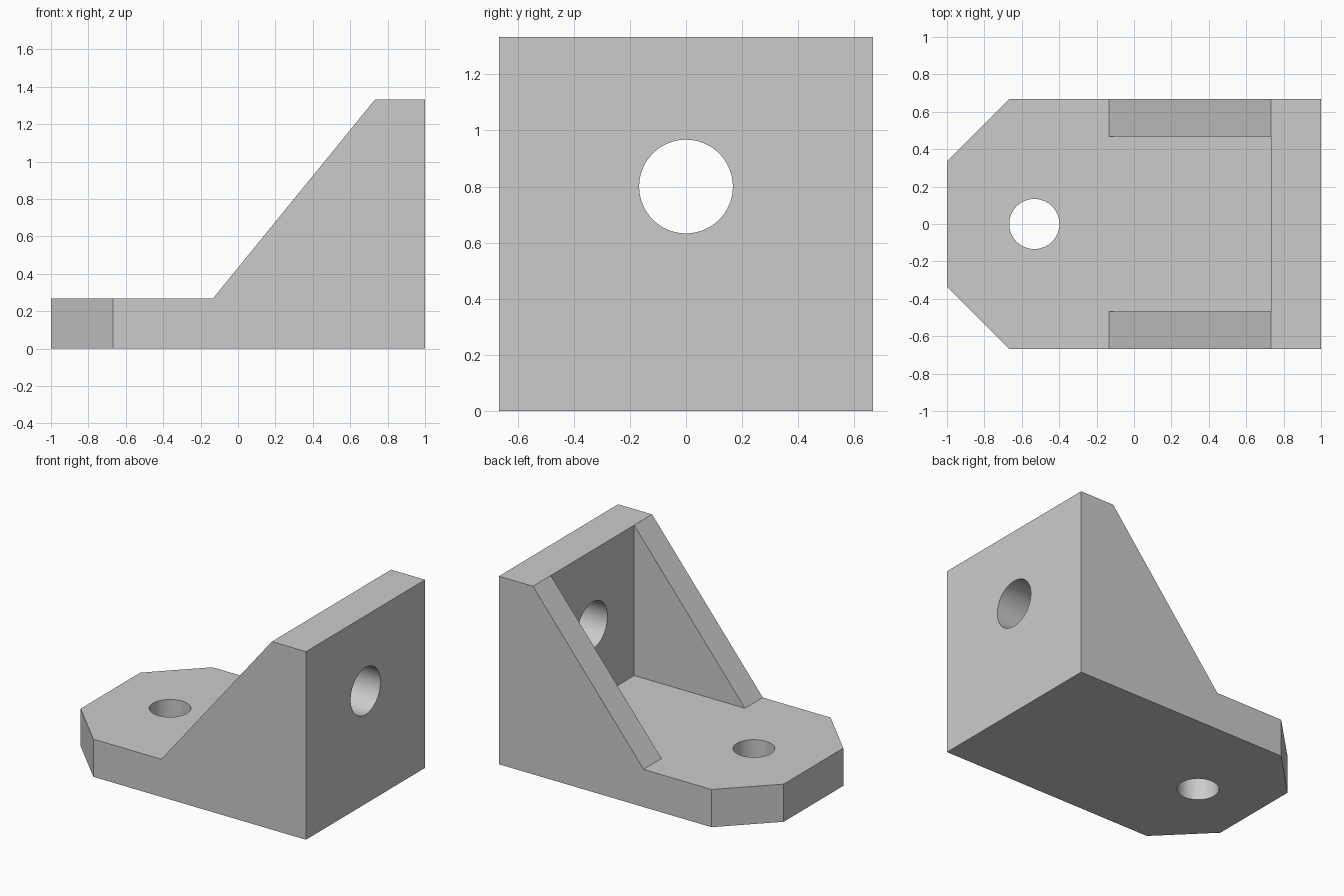
import bpy
import bmesh
import math
from mathutils import Matrix, Vector

cube = bpy.data.objects.get("Cube")
if cube:
    bpy.data.objects.remove(cube, do_unlink=True)

# Main dimensions
HALF_LENGTH, HALF_WIDTH, HEIGHT = 1.0, 0.667, 1.333
BASE_TOP, WALL_X, RIB_TOE_X = 0.267, 0.733, -0.135
RIB_INNER_Y, CHAMFER = 0.467, 0.333

grey = bpy.data.materials.new("plain grey")
grey.use_nodes = True
grey.diffuse_color = (0.6, 0.6, 0.6, 1)
grey.node_tree.nodes["Principled BSDF"].inputs["Base Color"].default_value = (0.6, 0.6, 0.6, 1)


def make_object(name, bm):
    bmesh.ops.recalc_face_normals(bm, faces=bm.faces)
    mesh = bpy.data.meshes.new(name)
    bm.to_mesh(mesh)
    bm.free()
    mesh.materials.append(grey)
    obj = bpy.data.objects.new(name, mesh)
    bpy.context.collection.objects.link(obj)
    return obj


def prism(name, outline, depth):
    """Extrude a closed outline of 3D points along the depth vector."""
    bm = bmesh.new()
    face = bm.faces.new([bm.verts.new(p) for p in outline])
    result = bmesh.ops.extrude_face_region(bm, geom=[face], use_keep_orig=True)
    moved = [g for g in result["geom"] if isinstance(g, bmesh.types.BMVert)]
    bmesh.ops.translate(bm, verts=moved, vec=Vector(depth))
    return make_object(name, bm)


def drill(name, location, radius, rotation):
    bm = bmesh.new()
    bmesh.ops.create_cone(bm, cap_ends=True, segments=64, radius1=radius, radius2=radius,
                          depth=0.8, matrix=Matrix.Translation(location) @ rotation)
    return make_object(name, bm)


# Bracket body: the side profile extruded across the full width
profile = [(-HALF_LENGTH, 0), (HALF_LENGTH, 0), (HALF_LENGTH, HEIGHT),
           (WALL_X, HEIGHT), (RIB_TOE_X, BASE_TOP), (-HALF_LENGTH, BASE_TOP)]
bracket = prism("angle_bracket", [(x, -HALF_WIDTH, z) for x, z in profile],
                (0, 2 * HALF_WIDTH, 0))

# Pocket between the two side ribs
pocket = [(-0.5, BASE_TOP), (WALL_X, BASE_TOP), (WALL_X, 1.6), (-0.5, 1.6)]
cutters = [prism("pocket_cutter", [(x, -RIB_INNER_Y, z) for x, z in pocket],
                 (0, 2 * RIB_INNER_Y, 0))]

# Chamfered corners at the free end of the base
for side, label in ((1, "back"), (-1, "front")):
    corner = [(-HALF_LENGTH - CHAMFER, HALF_WIDTH - 2 * CHAMFER),
              (-HALF_LENGTH + 2 * CHAMFER, HALF_WIDTH + CHAMFER),
              (-HALF_LENGTH - CHAMFER, HALF_WIDTH + CHAMFER)]
    cutters.append(prism(label + "_corner_cutter",
                         [(x, side * y, -0.2) for x, y in corner], (0, 0, 0.8)))

# Bolt holes through the base and the wall
cutters.append(drill("base_hole_cutter", (-0.533, 0, BASE_TOP / 2), 0.134, Matrix.Identity(4)))
cutters.append(drill("wall_hole_cutter", (0.9, 0, 0.8), 0.167,
                     Matrix.Rotation(math.pi / 2, 4, "Y")))

bpy.ops.object.select_all(action="DESELECT")
bpy.context.view_layer.objects.active = bracket
bracket.select_set(True)
for cutter in cutters:
    cutter.hide_render = True
    cut = bracket.modifiers.new(cutter.name, "BOOLEAN")
    cut.operation = "DIFFERENCE"
    cut.solver = "EXACT"
    cut.object = cutter
    bpy.ops.object.modifier_apply(modifier=cut.name)
    bpy.data.objects.remove(cutter, do_unlink=True)

# Smooth hole walls, crisp edges elsewhere
bpy.ops.object.shade_smooth_by_angle(angle=math.radians(30))
